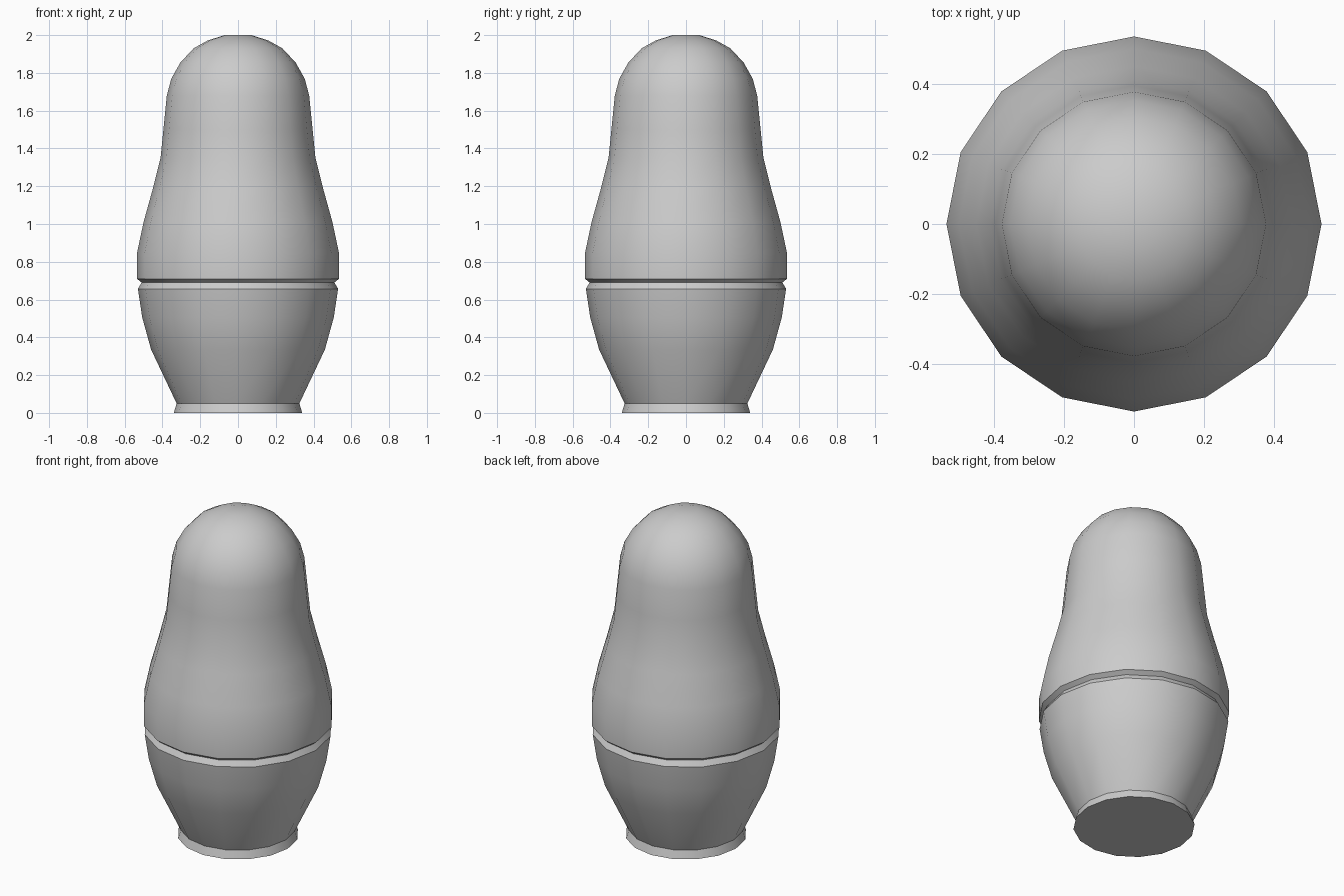
import bpy, bmesh, math

if "Cube" in bpy.data.objects:
    bpy.data.objects.remove(bpy.data.objects["Cube"])

SIDES = 16


def lathe(name, profile):
    """Revolve (radius, height) points into a closed 16-sided solid."""
    bm = bmesh.new()
    rings = []
    for r, z in profile:
        rings.append([bm.verts.new((r * math.cos(2 * math.pi * i / SIDES),
                                    r * math.sin(2 * math.pi * i / SIDES), z))
                      for i in range(SIDES)])
    for a, b in zip(rings, rings[1:]):
        for i in range(SIDES):
            j = (i + 1) % SIDES
            bm.faces.new((a[i], a[j], b[j], b[i]))
    bm.faces.new(rings[0][::-1])
    bm.faces.new(rings[-1])
    mesh = bpy.data.meshes.new(name)
    bm.to_mesh(mesh)
    bm.free()
    obj = bpy.data.objects.new(name, mesh)
    bpy.context.collection.objects.link(obj)
    bpy.ops.object.select_all(action='DESELECT')
    obj.select_set(True)
    bpy.context.view_layer.objects.active = obj
    bpy.ops.object.shade_smooth_by_angle(angle=math.radians(30))
    return obj


# Lower cup with flared foot and bevelled rim
lathe("lower_half", [
    (0.34, 0.0), (0.325, 0.05), (0.46, 0.335), (0.507, 0.505),
    (0.53, 0.657), (0.51, 0.69),
])

# Upper shell with bevelled rim, waist and domed head
lathe("upper_half", [
    (0.51, 0.69), (0.535, 0.71), (0.535, 0.845), (0.50, 1.01),
    (0.45, 1.19), (0.41, 1.35), (0.395, 1.5), (0.377, 1.68),
    (0.353, 1.77), (0.305, 1.855), (0.235, 1.93), (0.16, 1.972),
    (0.07, 2.0),
])
